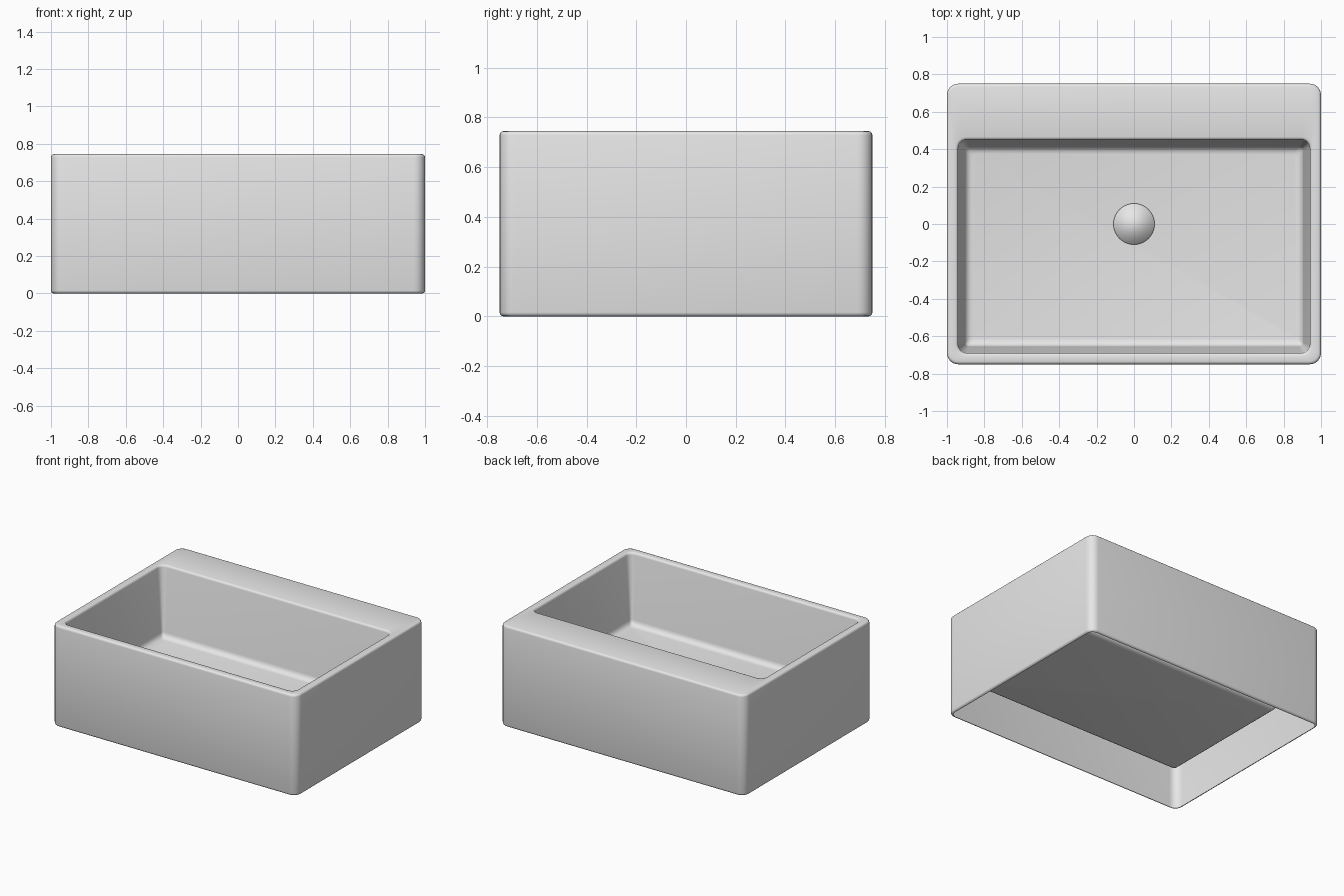
import bpy, bmesh, math

cube = bpy.data.objects.get("Cube")
if cube:
    bpy.data.objects.remove(cube)

# One glazed ceramic colour
ceramic = bpy.data.materials.new("ceramic grey")
ceramic.use_nodes = True
COLOUR = (0.8, 0.8, 0.8, 1)
ceramic.diffuse_color = COLOUR
ceramic.node_tree.nodes["Principled BSDF"].inputs["Base Color"].default_value = COLOUR

HEIGHT, FLOOR = 0.745, 0.23
OUTER = (1.0, -0.75, 0.75, 0.06)     # half width, front, back, corner radius
BASIN = (0.94, -0.69, 0.45, 0.045)


def rounded_ring(bm, rect, inset, z, steps=6):
    """Rounded rectangle of vertices, shrunk by inset."""
    half, front, back, radius = rect
    half, front, back = half - inset, front + inset, back - inset
    r = max(radius - inset, 0.02)
    centres = [(half - r, back - r), (r - half, back - r),
               (r - half, front + r), (half - r, front + r)]
    ring = []
    for quarter, (cx, cy) in enumerate(centres):
        for i in range(steps + 1):
            a = (quarter + i / steps) * math.pi / 2
            ring.append(bm.verts.new((cx + r * math.cos(a), cy + r * math.sin(a), z)))
    return ring


def finish(bm, name):
    mesh = bpy.data.meshes.new(name)
    for face in bm.faces:
        face.smooth = True
    bm.to_mesh(mesh)
    bm.free()
    mesh.materials.append(ceramic)
    obj = bpy.data.objects.new(name, mesh)
    bpy.context.collection.objects.link(obj)
    return obj


# Sink shell: outer apron, deck and basin as one skin, open underneath
bm = bmesh.new()
edge = 0.016
lip = [(edge * (1 - math.sin(t)), edge * (1 - math.cos(t)))
       for t in (0, math.pi / 6, math.pi / 3, math.pi / 2)]
sections = [(OUTER, i, z) for i, z in lip]
sections += [(OUTER, i, HEIGHT - z) for i, z in reversed(lip)]
sections += [(BASIN, i - edge, HEIGHT - z) for i, z in
             [(edge - i, z) for i, z in lip]]
# Sloping basin wall ending in a small cove
cove, draft = 0.04, 0.035
for k in range(5):
    t = k / 4 * math.pi / 2
    sections.append((BASIN, draft + cove * (1 - math.cos(t)),
                     FLOOR + cove * (1 - math.sin(t))))
rings = [rounded_ring(bm, *s) for s in sections]
for low, high in zip(rings, rings[1:]):
    n = len(low)
    for i in range(n):
        j = (i + 1) % n
        bm.faces.new((low[i], low[j], high[j], high[i]))
bm.faces.new(rings[-1])
finish(bm, "sink_shell")

# Drain cover: thin disc resting on the basin floor
bm = bmesh.new()
bmesh.ops.create_cone(bm, cap_ends=True, segments=32, radius1=0.11,
                      radius2=0.11, depth=0.02)
drain = finish(bm, "drain_cover")
drain.location = (0, 0, FLOOR + 0.011)
